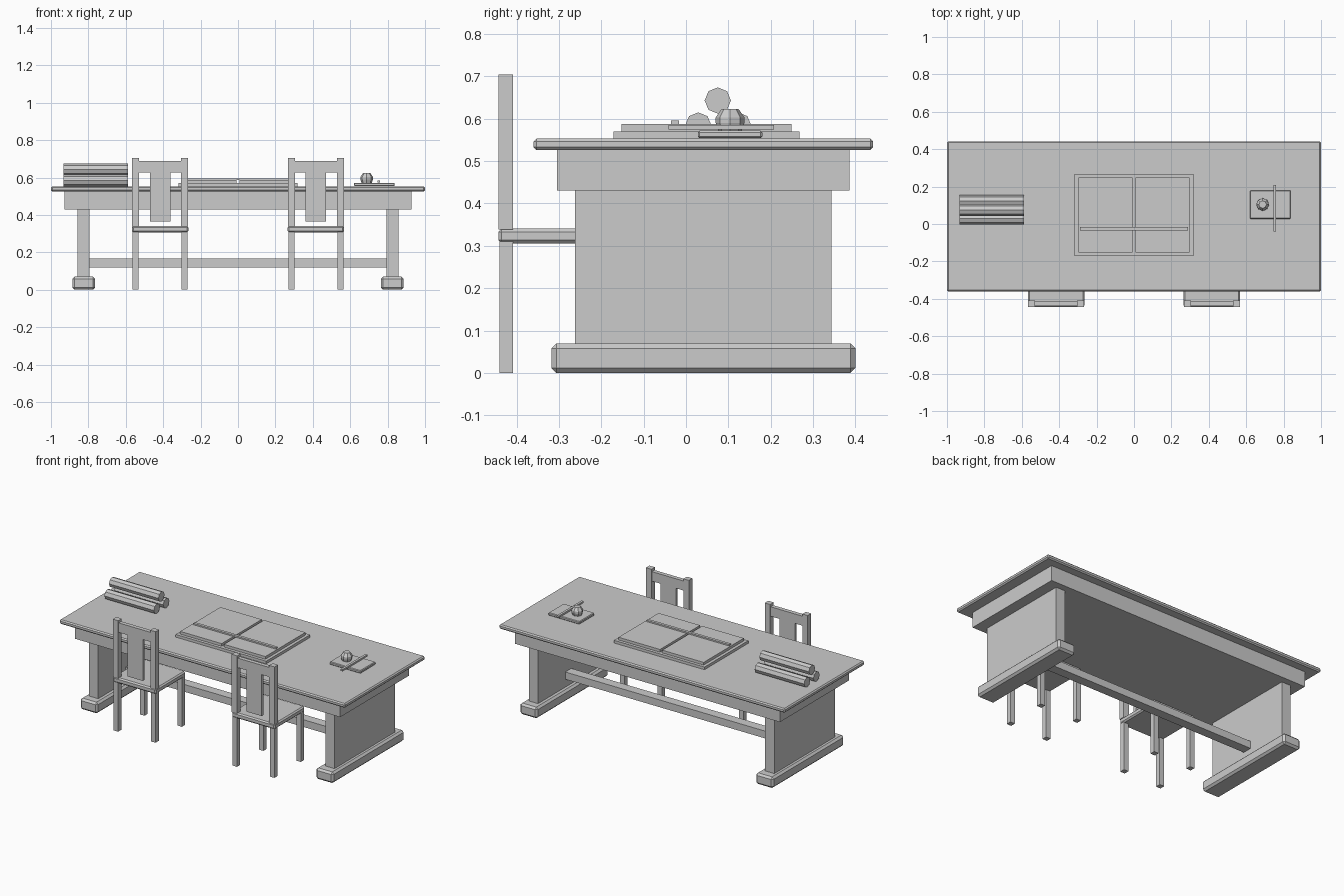
import bpy, bmesh, math
from mathutils import Matrix

if "Cube" in bpy.data.objects:
    bpy.data.objects.remove(bpy.data.objects["Cube"])


def finish(name, bm):
    bmesh.ops.recalc_face_normals(bm, faces=bm.faces)
    me = bpy.data.meshes.new(name)
    bm.to_mesh(me)
    bm.free()
    ob = bpy.data.objects.new(name, me)
    bpy.context.collection.objects.link(ob)
    return ob


def box(name, x, y, z, bevel=0):
    """Box from (min, max) ranges, optionally chamfered."""
    bm = bmesh.new()
    bmesh.ops.create_cube(bm, size=1)
    for v in bm.verts:
        for i, (lo, hi) in enumerate((x, y, z)):
            v.co[i] = hi if v.co[i] > 0 else lo
    ob = finish(name, bm)
    if bevel:
        mod = ob.modifiers.new("chamfer", 'BEVEL')
        mod.width = bevel
        mod.segments = 1
    return ob


def around(c, half):
    return (c - half, c + half)


MID = 0.041  # centre line of the table in y

# Table
box("table_top", (-1, 1), around(MID, 0.401), (0.526, 0.553), 0.007)
box("apron", around(0, 0.928), around(MID, 0.345), (0.43, 0.526))
for side, s in (("left", -1), ("right", 1)):
    box(side + "_leg_panel", around(s * 0.827, 0.032), around(MID, 0.303), (0.06, 0.435))
    box(side + "_foot", around(s * 0.825, 0.061), around(MID, 0.359), (0, 0.07), 0.012)
box("stretcher", (-0.8, 0.8), around(MID, 0.03), (0.12, 0.166))

# Chairs
for side, cx in (("left", -0.416), ("right", 0.416)):
    box(side + "_chair_seat", around(cx, 0.151), (-0.443, -0.141), (0.306, 0.341), 0.008)
    for s in (-1, 1):
        box(side + "_chair_back_post", around(cx + s * 0.131, 0.019), (-0.443, -0.408), (0.338, 0.704))
        for y in (-0.424, -0.16):
            box(side + "_chair_leg", around(cx + s * 0.131, 0.016), around(y, 0.016), (0, 0.31))
    box(side + "_chair_top_rail", around(cx, 0.114), (-0.438, -0.412), (0.628, 0.688))
    box(side + "_chair_splat", around(cx, 0.054), (-0.434, -0.416), (0.364, 0.63))

# Drawing board with two sheets and a ruler
box("drawing_board", around(0, 0.317), (-0.171, 0.268), (0.552, 0.57))
for s in (-1, 1):
    box("sheet", around(s * 0.153, 0.145), (-0.152, 0.249), (0.569, 0.587))
box("ruler", around(0, 0.289), (-0.035, -0.017), (0.586, 0.596))

# Stack of rolled scrolls
for y, z in ((0.029, 0.584), (0.123, 0.584), (0.075, 0.643)):
    bm = bmesh.new()
    bmesh.ops.create_cone(bm, cap_ends=True, segments=8, radius1=0.031, radius2=0.031, depth=0.346,
                          matrix=Matrix.Translation((-0.761, y, z)) @ Matrix.Rotation(math.pi / 2, 4, 'Y'))
    finish("scroll", bm)

# Writing tray, ink pot and pen
box("writing_tray", around(0.729, 0.109), (0.028, 0.18), (0.554, 0.572), 0.004)
bm = bmesh.new()
rings = []
for r, z in ((0.027, 0.57), (0.034, 0.59), (0.034, 0.603), (0.02, 0.623)):
    rings.append([bm.verts.new((0.688 + r * math.cos(a * math.pi / 4), 0.104 + r * math.sin(a * math.pi / 4), z))
                  for a in range(8)])
for lo, hi in zip(rings, rings[1:]):
    for i in range(8):
        j = (i + 1) % 8
        bm.faces.new((lo[i], lo[j], hi[j], hi[i]))
bm.faces.new(rings[0])
bm.faces.new(rings[-1])
finish("ink_pot", bm)
box("pen", (0.745, 0.76), (-0.041, 0.208), (0.574, 0.585))
